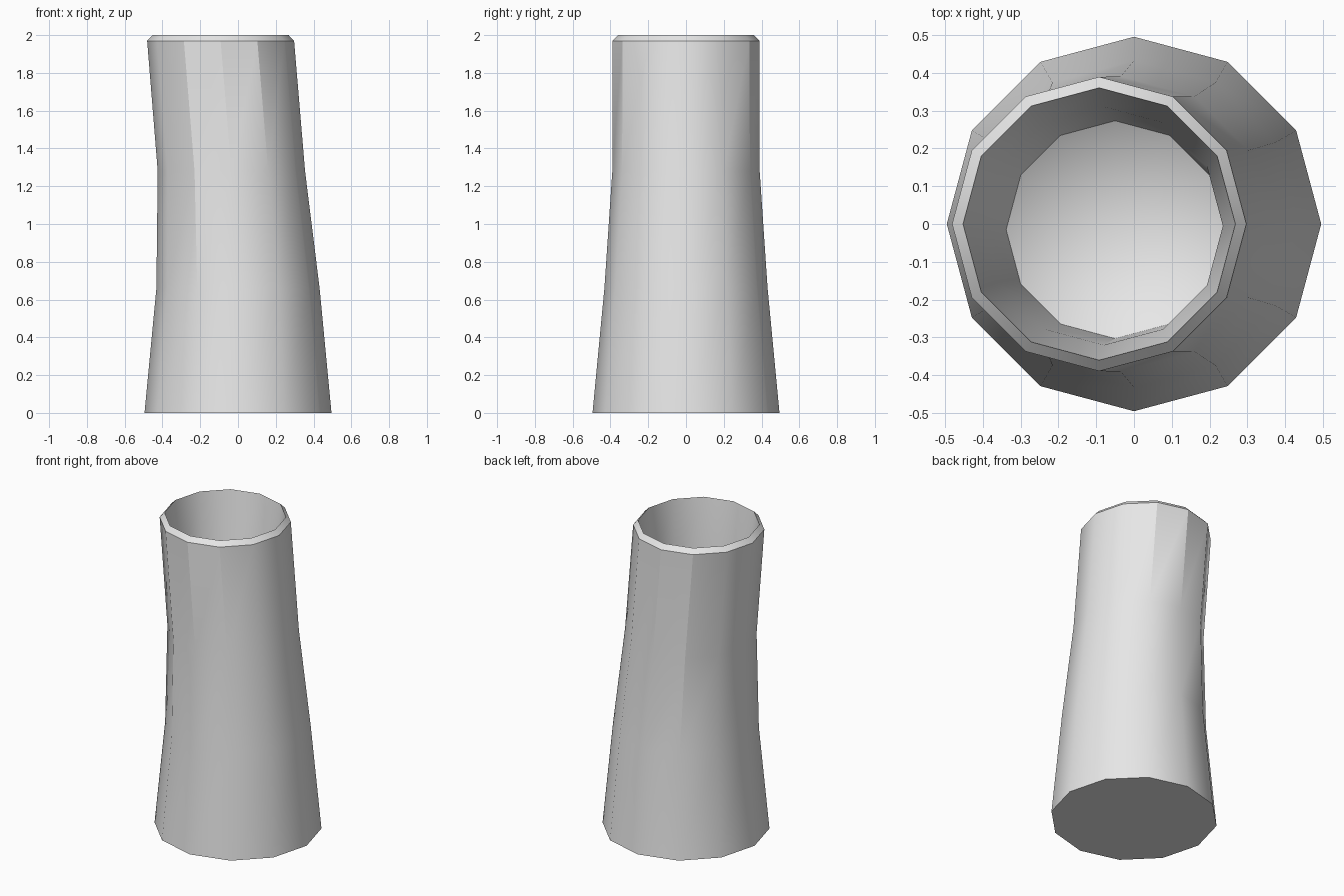
import bpy, bmesh, math

if "Cube" in bpy.data.objects:
    bpy.data.objects.remove(bpy.data.objects["Cube"])

SIDES = 12

# Shell rings from the base, over the rim, down the bore: (centre x, centre y, z, radius)
RINGS = [
    (0.0, 0.0, 0.0, 0.495),
    (0.0, 0.0, 0.66, 0.432),
    (-0.035, 0.0, 1.28, 0.39),
    (-0.092, 0.0, 1.97, 0.389),
    (-0.092, 0.0, 2.0, 0.36),
    (-0.08, -0.005, 1.62, 0.315),
    (-0.05, -0.015, 1.28, 0.288),
]
BORE_TIP = (-0.05, -0.015, 1.1)

bm = bmesh.new()


def ring(cx, cy, z, r):
    return [bm.verts.new((cx + r * math.cos(2 * math.pi * i / SIDES),
                          cy + r * math.sin(2 * math.pi * i / SIDES), z))
            for i in range(SIDES)]


# Outer wall, chamfered rim and tapered bore
rings = [ring(*r) for r in RINGS]
for a, b in zip(rings, rings[1:]):
    for i in range(SIDES):
        j = (i + 1) % SIDES
        bm.faces.new((a[i], a[j], b[j], b[i]))

# Flat underside
bm.faces.new(list(reversed(rings[0])))

# Shallow conical bottom of the bore
tip = bm.verts.new(BORE_TIP)
for i in range(SIDES):
    bm.faces.new((rings[-1][i], rings[-1][(i + 1) % SIDES], tip))
bmesh.ops.recalc_face_normals(bm, faces=bm.faces[:])

mesh = bpy.data.meshes.new("bent_pipe")
bm.to_mesh(mesh)
bm.free()
obj = bpy.data.objects.new("bent_pipe", mesh)
bpy.context.collection.objects.link(obj)

# Plain grey material
grey = bpy.data.materials.new("light_grey")
grey.diffuse_color = (0.8, 0.8, 0.8, 1.0)
grey.use_nodes = True
grey.node_tree.nodes["Principled BSDF"].inputs["Base Color"].default_value = grey.diffuse_color
mesh.materials.append(grey)

# Smooth walls with sharp rim and base
bpy.context.view_layer.objects.active = obj
obj.select_set(True)
bpy.ops.object.shade_smooth_by_angle(angle=math.radians(30))
